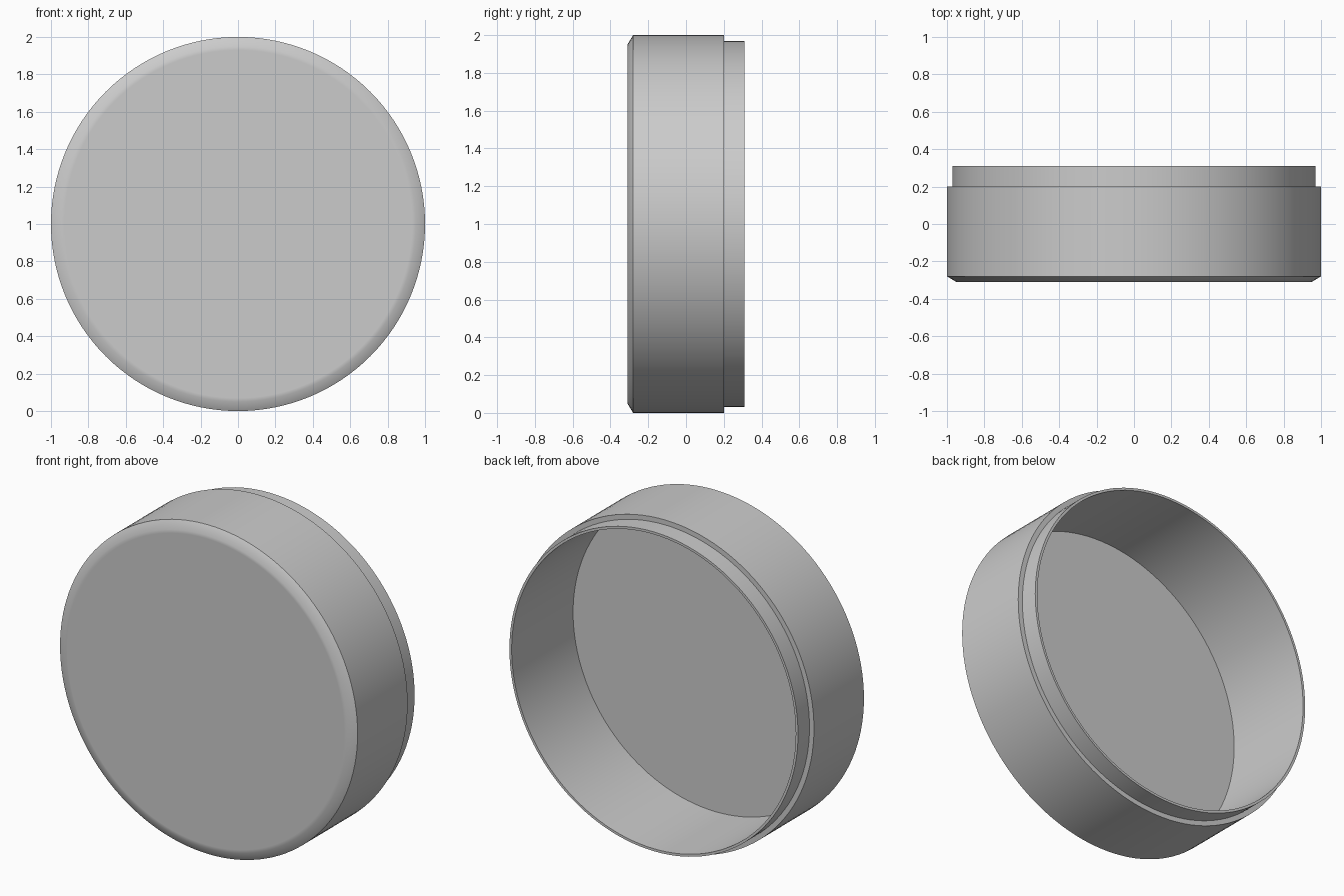
import bpy
import math
from mathutils import Matrix, Vector

cube = bpy.data.objects.get("Cube")
if cube:
    bpy.data.objects.remove(cube)

SEGMENTS = 128

# Single grey material
grey = bpy.data.materials.new("Grey")
grey.use_nodes = True
colour = (0.6, 0.6, 0.6, 1.0)
grey.diffuse_color = colour
grey.node_tree.nodes["Principled BSDF"].inputs["Base Color"].default_value = colour

# Closed section of the cap as (radius, y): front face, chamfer, side, lip, cavity
profile = [
    (0.93, -0.31), (0.95, -0.31), (1.0, -0.28), (1.0, 0.2), (0.97, 0.2),
    (0.97, 0.31), (0.955, 0.31), (0.955, -0.28),
]


def lathe(name, section, centre_z):
    """Spin a section about the y axis and close both ends with discs."""
    verts, faces = [], []
    for r, y in section:
        for i in range(SEGMENTS):
            a = math.tau * i / SEGMENTS
            verts.append((r * math.cos(a), y, centre_z + r * math.sin(a)))
    for k in range(len(section) - 1):
        for i in range(SEGMENTS):
            j = (i + 1) % SEGMENTS
            a, b = k * SEGMENTS, (k + 1) * SEGMENTS
            faces.append((a + i, b + i, b + j, a + j))
    last = (len(section) - 1) * SEGMENTS
    faces.append(tuple(range(SEGMENTS)))
    faces.append(tuple(reversed(range(last, last + SEGMENTS))))
    mesh = bpy.data.meshes.new(name)
    mesh.from_pydata(verts, [], faces)
    mesh.update()
    obj = bpy.data.objects.new(name, mesh)
    bpy.context.collection.objects.link(obj)
    return obj


cap = lathe("round_cap", profile, 1.0)
cap.data.materials.append(grey)

# Soft front rim, crisp edges elsewhere
bpy.ops.object.select_all(action="DESELECT")
cap.select_set(True)
bpy.context.view_layer.objects.active = cap
bpy.ops.object.shade_smooth_by_angle(angle=math.radians(40))
